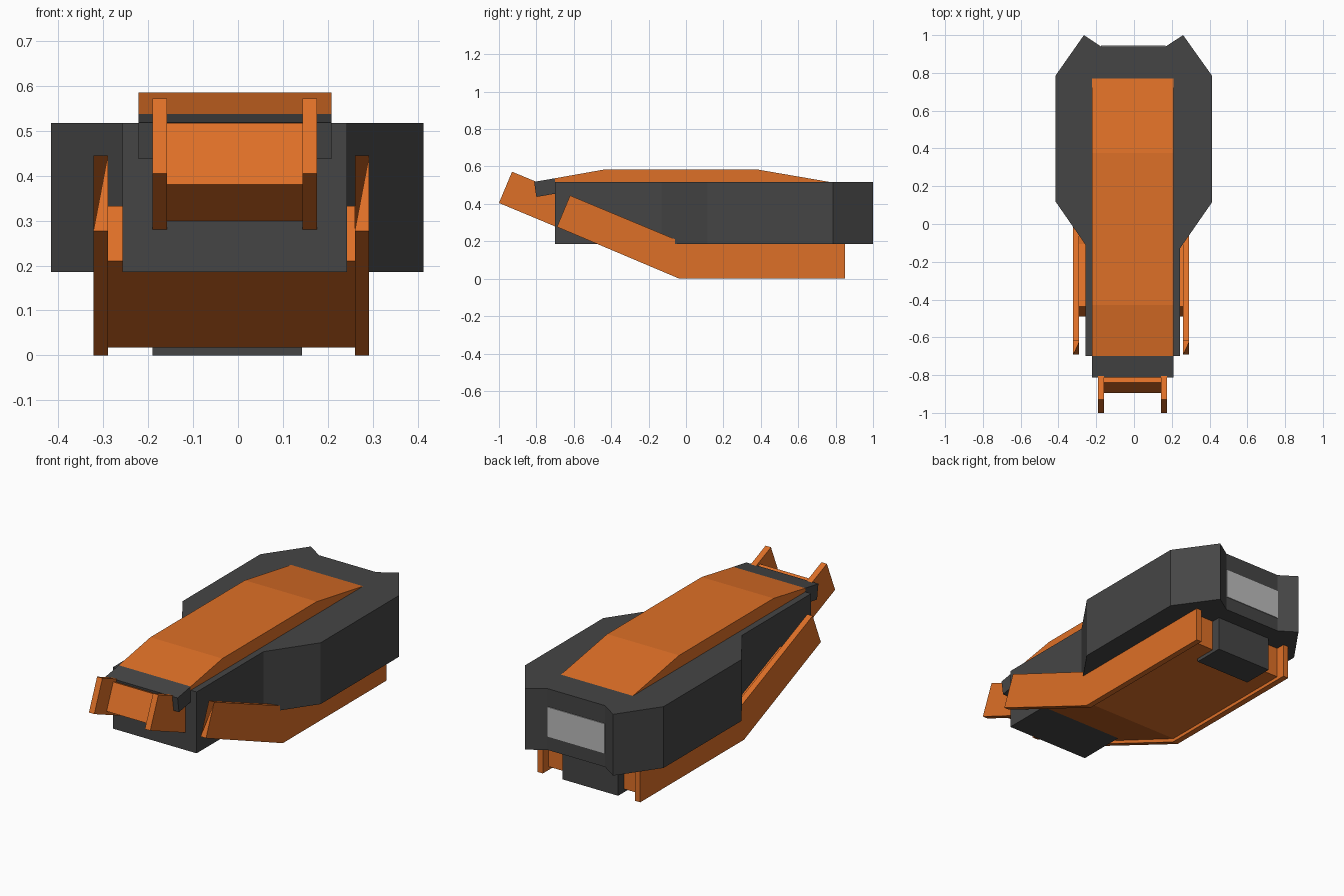
import bpy
import bmesh

if "Cube" in bpy.data.objects:
    bpy.data.objects.remove(bpy.data.objects["Cube"], do_unlink=True)


def material(name, rgb):
    mat = bpy.data.materials.new(name)
    mat.use_nodes = True
    mat.diffuse_color = (*rgb, 1)
    mat.node_tree.nodes["Principled BSDF"].inputs["Base Color"].default_value = (*rgb, 1)
    return mat


orange = material("orange_paint", (0.73, 0.16, 0.02))
dark = material("dark_grey", (0.06, 0.06, 0.06))
light = material("light_grey", (0.5, 0.5, 0.5))


def prism(name, outline, low, high, mat, axis="x", open_front=False):
    """Extrude a flat outline along x (outline in y, z) or z (outline in x, y)."""
    bm = bmesh.new()

    def ring(level):
        return [bm.verts.new((level, a, b) if axis == "x" else (a, b, level))
                for a, b in outline]

    start, end = ring(low), ring(high)
    bm.faces.new(start)
    bm.faces.new(end)
    sides = []
    for i in range(len(outline)):
        j = (i + 1) % len(outline)
        sides.append(bm.faces.new((start[i], start[j], end[j], end[i])))
    bmesh.ops.recalc_face_normals(bm, faces=bm.faces)
    if open_front:
        # Half-open leading edge: keep only one triangle of the first side
        corners = [v for v in sides[0].verts if v is not start[1]]
        bm.faces.remove(sides[0])
        bm.faces.new(corners)
    mesh = bpy.data.meshes.new(name)
    bm.to_mesh(mesh)
    bm.free()
    mesh.materials.append(mat)
    obj = bpy.data.objects.new(name, mesh)
    bpy.context.collection.objects.link(obj)
    return obj


def box(name, x, y, z, mat):
    return prism(name, [(y[0], z[0]), (y[0], z[1]), (y[1], z[1]), (y[1], z[0])],
                 x[0], x[1], mat)


# Main hull with flared rear and notched tail
prism("hull", [(-0.257, -0.7), (-0.257, -0.11), (-0.416, 0.12), (-0.416, 0.785),
               (-0.265, 1.0), (-0.175, 0.94), (0.168, 0.94), (0.26, 1.0),
               (0.413, 0.785), (0.413, 0.115), (0.243, -0.13), (0.243, -0.7)],
      0.186, 0.517, dark, axis="z")
box("tail_panel", (-0.174, 0.167), (0.935, 0.944), (0.26, 0.42), light)

# Raised top cover and the nose lip in front of it
prism("top_cover", [(-0.7, 0.51), (-0.7, 0.537), (-0.43, 0.585),
                    (0.375, 0.585), (0.77, 0.517), (0.77, 0.51)],
      -0.222, 0.208, orange)
prism("nose_lip", [(-0.8, 0.437), (-0.812, 0.518), (-0.7, 0.537), (-0.69, 0.456)],
      -0.222, 0.208, dark)

# Front bracket: two tilted arms joined by a cross plate
arm = [(-1.0, 0.405), (-0.93, 0.572), (-0.6, 0.435), (-0.66, 0.263)]
for side, x in (("right", -0.19), ("left", 0.144)):
    prism("bracket_arm_" + side, arm, x, x + 0.032, orange)
prism("bracket_plate", [(-0.895, 0.38), (-0.838, 0.517), (-0.6, 0.418), (-0.66, 0.282)],
      -0.158, 0.144, orange)

# Lower skid: two bent rails joined by a bent floor
rail = [(-0.69, 0.277), (-0.62, 0.445), (-0.025, 0.197),
        (0.85, 0.19), (0.85, 0), (-0.035, 0)]
for side, x in (("right", -0.322), ("left", 0.26)):
    prism("skid_rail_" + side, rail, x, x + 0.032, orange, open_front=True)
prism("skid_floor", [(-0.49, 0.21), (-0.437, 0.333), (-0.105, 0.195),
                     (0.8, 0.195), (0.8, 0.018), (-0.03, 0.018)],
      -0.29, 0.26, orange)

# Rear block under the tail
box("rear_block", (-0.19, 0.143), (0.68, 0.85), (0, 0.2), dark)
